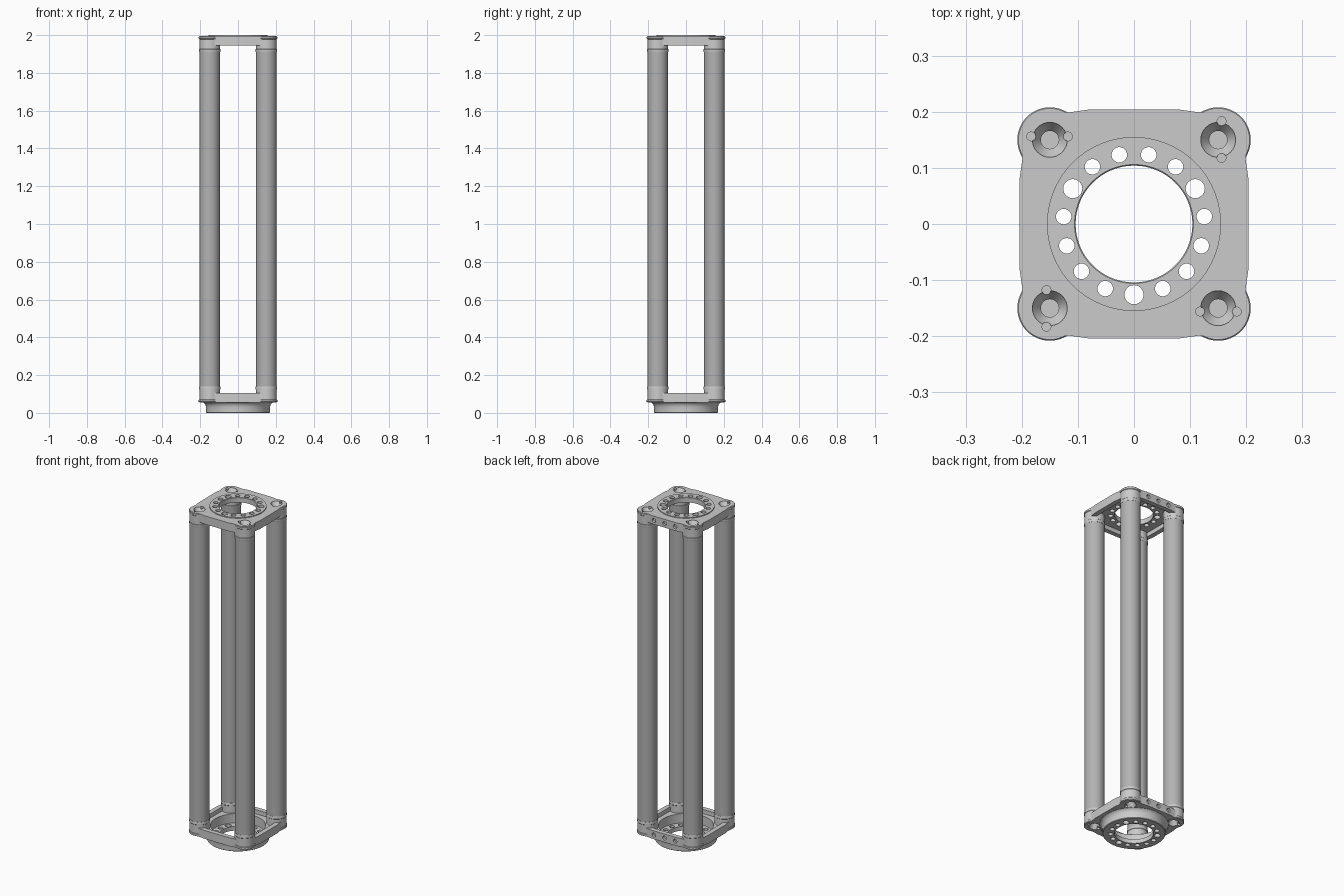
import bpy, bmesh
from math import sin, cos, pi, radians
from mathutils import Matrix

if "Cube" in bpy.data.objects:
    bpy.data.objects.remove(bpy.data.objects["Cube"])

CORNERS = [(x, y) for x in (-.15, .15) for y in (-.15, .15)]


def finish(name, bm):
    bmesh.ops.remove_doubles(bm, verts=bm.verts, dist=1e-6)
    bmesh.ops.recalc_face_normals(bm, faces=bm.faces)
    me = bpy.data.meshes.new(name)
    bm.to_mesh(me)
    bm.free()
    ob = bpy.data.objects.new(name, me)
    bpy.context.collection.objects.link(ob)
    return ob


def lathe(name, profile, centres=((0, 0),), seg=48):
    """Spin a closed (radius, z) profile around each centre."""
    bm = bmesh.new()
    for cx, cy in centres:
        rings = [[bm.verts.new((cx + r * cos(2 * pi * i / seg), cy + r * sin(2 * pi * i / seg), z))
                  for i in range(seg)] for r, z in profile]
        for k in range(len(rings)):
            a, b = rings[k - 1], rings[k]
            for i in range(seg):
                j = (i + 1) % seg
                bm.faces.new((a[i], a[j], b[j], b[i]))
    return finish(name, bm)


def rods(name, places, z0, z1, seg=24):
    """Capped cylinders, places = (x, y, radius)."""
    bm = bmesh.new()
    for x, y, r in places:
        bmesh.ops.create_cone(bm, cap_ends=True, segments=seg, radius1=r, radius2=r, depth=z1 - z0,
                              matrix=Matrix.Translation((x, y, (z0 + z1) / 2)))
    return finish(name, bm)


def prism(name, pts, z0, z1):
    bm = bmesh.new()
    f = bm.faces.new([bm.verts.new((x, y, z0)) for x, y in pts])
    top = bmesh.ops.extrude_face_region(bm, geom=[f])["geom"]
    bmesh.ops.translate(bm, vec=(0, 0, z1 - z0), verts=[v for v in top if isinstance(v, bmesh.types.BMVert)])
    return finish(name, bm)


def boolean(ob, other, op="DIFFERENCE"):
    m = ob.modifiers.new("bool", "BOOLEAN")
    m.operation, m.object, m.solver = op, other, "EXACT"
    bpy.context.view_layer.update()
    me = bpy.data.meshes.new_from_object(ob.evaluated_get(bpy.context.evaluated_depsgraph_get()))
    ob.modifiers.clear()
    ob.data = me
    bpy.data.objects.remove(other)


def outline(mid, edge, centre, r):
    """Four-sided plate outline with bulging sides and round corners."""
    side = [(mid, -.08), (mid, .08), (edge, .115)]
    side += [(centre + r * cos(radians(a)), centre + r * sin(radians(a))) for a in range(10, 81, 7)]
    side += [(.115, edge)]
    return [(x * c - y * s, x * s + y * c) for c, s in ((1, 0), (0, 1), (-1, 0), (0, -1)) for x, y in side]


def end_frame(name):
    """Outer face at z = 0, sockets pointing up."""
    ob = prism(name, outline(.204, .199, .15, .054), 0, .05)
    boolean(ob, prism("pocket", outline(.176, .172, .13, .042), .025, .1))
    boolean(ob, rods("opening", [(0, 0, .154)], -.1, .1, 96))
    # corner sockets with a lip and a stepped collar
    boolean(ob, lathe("sockets", [(0, .002), (.056, .002), (.058, .004), (.058, .014), (.055, .017),
                                  (.055, .068), (.0565, .07), (.0565, .082), (.0555, .085), (0, .085)],
                      CORNERS), "UNION")
    # countersunk bolt seats
    boolean(ob, lathe("seats", [(0, -.01), (.031, -.01), (.031, .003), (.016, .025), (.016, .045), (0, .045)],
                      CORNERS, 32))
    # pin holes, turned a quarter at each corner
    pins = []
    for c, s in ((1, 0), (0, 1), (-1, 0), (0, -1)):
        for x, y in ((.156, .183), (.156, .118)):
            pins.append((x * c - y * s, x * s + y * c, .008))
    boolean(ob, rods("pins", pins, -.01, .012, 16))
    # three holes in the back wall
    side = rods("side_holes", [(x, -.026, .012) for x in (-.07, 0, .07)], .19, .22)
    side.data.transform(Matrix.Rotation(-pi / 2, 4, "X"))
    boolean(ob, side)
    return ob


def bolt_ring(name, profile):
    ob = lathe(name, profile, seg=96)
    holes = []
    for i in range(15):
        a = radians(-90 + 24 * i)
        holes.append((.126 * cos(a), .126 * sin(a), .017 if i % 5 == 0 else .0138))
    boolean(ob, rods("bolt_holes", holes, -.1, 2.1))
    return ob


# end frames
bottom = end_frame("bottom_frame")
bottom.data.transform(Matrix.Translation((0, 0, .055)))
top = end_frame("top_frame")
top.data.transform(Matrix.Translation((0, 0, 1.995)) @ Matrix.Scale(-1, 4, (0, 0, 1)))
top.data.flip_normals()

# bolt rings
foot = bolt_ring("bottom_flange", [(.104, 0), (.166, 0), (.169, .003), (.169, .03), (.172, .042), (.178, .051),
                                   (.186, .056), (.155, .08), (.15, .08), (.15, .025), (.104, .025)])
ring = bolt_ring("top_ring", [(.104, 1.97), (.155, 1.97), (.155, 2), (.106, 2), (.104, 1.998)])

# four posts
tubes = lathe("posts", [(0, .13), (.0545, .13), (.0545, 1.92), (0, 1.92)], CORNERS)
dark = bpy.data.materials.new("dark_grey")
dark.diffuse_color = (.45, .45, .45, 1)
dark.use_nodes = True
dark.node_tree.nodes["Principled BSDF"].inputs["Base Color"].default_value = dark.diffuse_color
tubes.data.materials.append(dark)

for ob in (bottom, top, foot, ring, tubes):
    bpy.ops.object.select_all(action="DESELECT")
    ob.select_set(True)
    bpy.context.view_layer.objects.active = ob
    bpy.ops.object.shade_smooth_by_angle(angle=radians(30))
